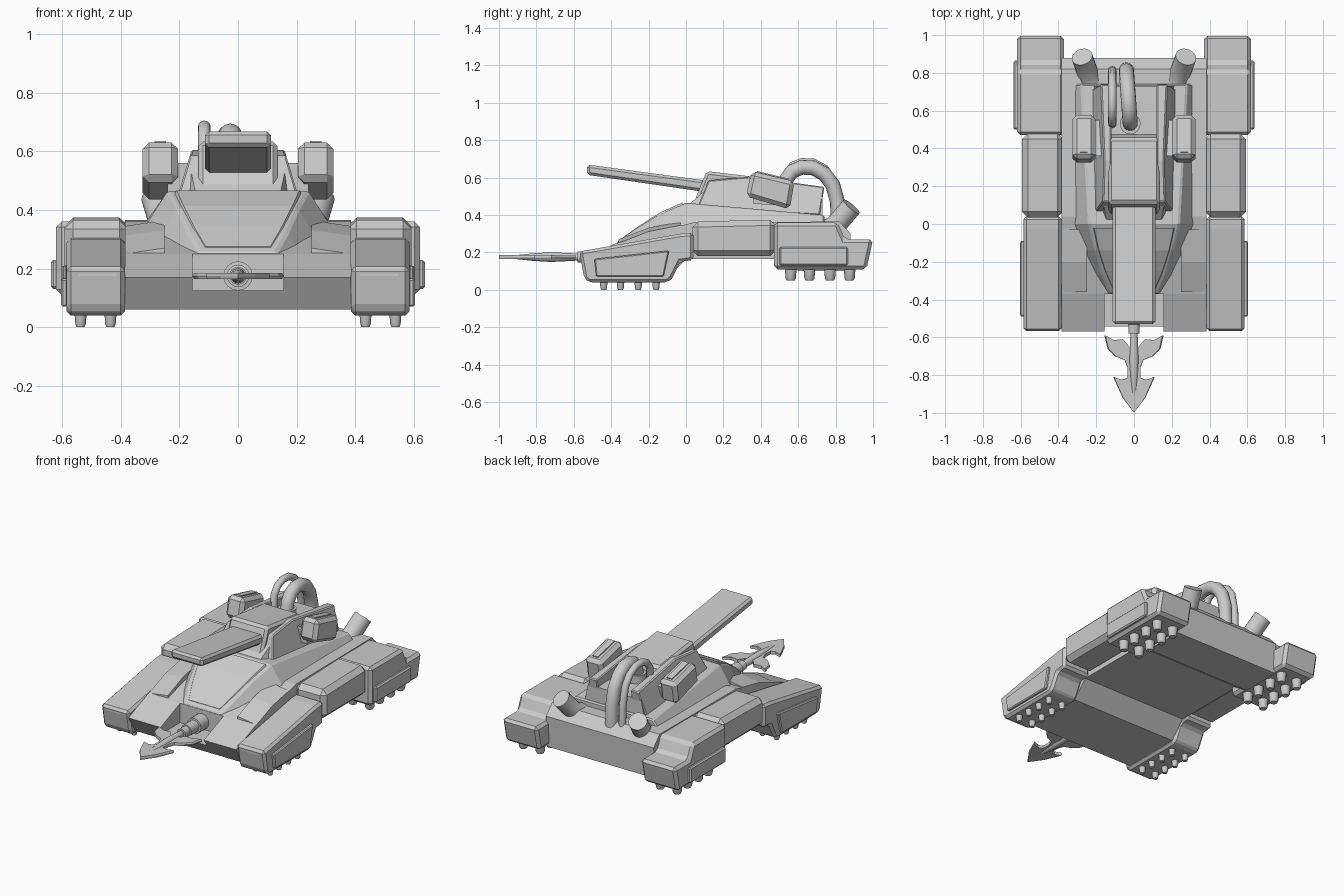
import bpy, bmesh, math
from mathutils import Vector

if "Cube" in bpy.data.objects:
    bpy.data.objects.remove(bpy.data.objects["Cube"], do_unlink=True)

grey = bpy.data.materials.new("plain grey")
grey.use_nodes = True
grey.diffuse_color = (0.6, 0.6, 0.6, 1)
grey.node_tree.nodes["Principled BSDF"].inputs["Base Color"].default_value = (0.6, 0.6, 0.6, 1)


def finish(bm, name, mirror=False, bevel=0.0, smooth=False):
    bmesh.ops.recalc_face_normals(bm, faces=bm.faces)
    mesh = bpy.data.meshes.new(name)
    bm.to_mesh(mesh)
    bm.free()
    mesh.materials.append(grey)
    ob = bpy.data.objects.new(name, mesh)
    bpy.context.collection.objects.link(ob)
    if smooth:
        bpy.ops.object.select_all(action='DESELECT')
        ob.select_set(True)
        bpy.context.view_layer.objects.active = ob
        bpy.ops.object.shade_smooth_by_angle(angle=math.radians(40))
    if bevel:
        mod = ob.modifiers.new("edges", 'BEVEL')
        mod.width, mod.segments, mod.limit_method = bevel, 1, 'ANGLE'
    if mirror:
        ob.modifiers.new("mirror", 'MIRROR')
    return ob


def loft(name, sections, **kw):
    """Join matching rings of points and cap both ends."""
    bm = bmesh.new()
    rings = [[bm.verts.new(p) for p in s] for s in sections]
    n = len(rings[0])
    for a, b in zip(rings, rings[1:]):
        for i in range(n):
            j = (i + 1) % n
            bm.faces.new((a[i], a[j], b[j], b[i]))
    bm.faces.new(rings[0])
    bm.faces.new(rings[-1])
    return finish(bm, name, **kw)


def side_prism(name, profile, x0, x1, **kw):
    return loft(name, [[(x, y, z) for y, z in profile] for x in (x0, x1)], **kw)


def slices(name, rows, **kw):
    """Rows hold y, bottom z, top z, bottom half width, top half width."""
    return loft(name, [[(-b, y, lo), (b, y, lo), (t, y, hi), (-t, y, hi)]
                       for y, lo, hi, b, t in rows], **kw)


def sweep(name, path, radii, sides=16, **kw):
    """Round section carried along a path lying near a plane x = constant."""
    pts = [Vector(p) for p in path]
    rings = []
    for i, p in enumerate(pts):
        d = (pts[min(i + 1, len(pts) - 1)] - pts[max(i - 1, 0)]).normalized()
        u = (Vector((1, 0, 0)) - d * d.x).normalized()
        v = d.cross(u)
        r = radii[i] if isinstance(radii, list) else radii
        rings.append([p + r * (u * math.cos(a) + v * math.sin(a))
                      for a in (k * math.tau / sides for k in range(sides))])
    return loft(name, rings, smooth=True, **kw)


# Main hull with the launcher recess cut into its nose
hull = side_prism("hull", [(-.57, .17), (-.5, .06), (-.1, .06), (0, .165), (.5, .165),
                           (.6, .1), (.87, .1), (.88, .3), (.82, .365), (.04, .36),
                           (-.2, .3), (-.37, .25)], -.385, .385)
cutter = side_prism("nose_cutter", [(-.7, .125), (-.37, .125), (-.37, .5), (-.7, .5)], -.155, .155)
cutter.hide_render = True
cutter.hide_viewport = True
cut = hull.modifiers.new("recess", 'BOOLEAN')
cut.object, cut.operation, cut.solver = cutter, 'DIFFERENCE', 'EXACT'

# Sloping hood and upper deck
slices("hood_and_deck", [(-.37, .2, .255, .16, .13), (-.27, .2, .325, .24, .17),
                         (-.14, .25, .405, .3, .205), (0, .3, .465, .345, .24),
                         (.74, .33, .4, .335, .28)], bevel=.008)
slices("windscreen", [(-.345, .25, .275, .13, .11), (-.25, .3, .343, .17, .15),
                      (-.14, .36, .413, .21, .185), (-.02, .42, .467, .235, .21)])
loft("shoulder_panel", [[(.25, y, z - .05), (.385, y, z - .05), (.385, y, z), (.25, y, z + .02)]
                        for y, z in ((-.36, .25), (-.2, .312), (-.03, .345))], mirror=True)

# Front pods
pod = [(-.57, .205), (-.545, .065), (-.52, .04), (-.1, .04), (-.075, .06),
       (-.03, .15), (.04, .16), (.04, .305), (-.03, .3)]
side_prism("front_pod", pod, .385, .585, mirror=True, bevel=.015)
side_prism("front_pod_plate", [(-.49, .165), (-.48, .07), (-.12, .07), (-.09, .21)],
           .58, .603, mirror=True, bevel=.006)
side_prism("front_pod_slot", [(-.566, .175), (-.566, .185), (-.55, .185), (-.55, .175)],
           .415, .545, mirror=True)

# Middle sponsons and rear fenders
side_prism("middle_sponson", [(.035, .18), (.48, .18), (.48, .375), (.035, .365)],
           .375, .592, mirror=True, bevel=.03)
side_prism("rear_fender", [(.47, .11), (.965, .11), (1, .27), (.85, .27), (.81, .36), (.47, .36)],
           .37, .62, mirror=True, bevel=.018)
side_prism("rear_fender_plate", [(.5, .13), (.865, .13), (.865, .23), (.5, .23)],
           .61, .638, mirror=True, bevel=.008)

# Hover nozzles under the pods and fenders
for label, ys, xs, top, low, r in (
        ("front", (-.44, -.35, -.255, -.16), (.435, .537), .05, 0, .021),
        ("rear", (.56, .66, .77, .875), (.43, .55), .12, .05, .032)):
    for x in xs:
        for y in ys:
            sweep(label + "_nozzle", [(x, y, top), (x, y, low + .012), (x, y, low)],
                  [r, r * .85, r * .65], 12, mirror=True)

# Turret floor, side walls and gun housing
slices("turret_floor", [(.02, .4, .46, .17, .145), (.1, .4, .53, .19, .16),
                        (.73, .38, .5, .215, .19)])
wall = [(.06, .44), (.12, .585), (.335, .605), (.74, .55), (.715, .4)]
loft("turret_wall", [[(x + (.6 - z) * lean, y, z) for y, z in wall]
                     for x, lean in ((.12, 0), (.16, .3))], mirror=True, bevel=.006)
side_prism("gun_housing", [(.04, .46), (.11, .635), (.455, .593), (.48, .48)],
           -.135, .135, bevel=.016)
side_prism("gun_barrel", [(-.53, .615), (-.53, .67), (.16, .577), (.16, .515)],
           -.113, .113, bevel=.014)

# Side launchers
side_prism("side_launcher", [(.35, .635), (.58, .58), (.555, .43), (.32, .5)],
           .205, .325, mirror=True, bevel=.022)
side_prism("launcher_rib", [(.38, .635), (.55, .594), (.54, .57), (.37, .61)],
           .245, .285, mirror=True)
side_prism("launcher_mount", [(.36, .56), (.55, .52), (.54, .45), (.36, .46)],
           .15, .24, mirror=True)

# Exhausts and arched pipes
sweep("exhaust", [(.235, .77, .32), (.245, .8, .345), (.275, .885, .445)],
      [.068, .056, .056], 20, mirror=True)
arch = [(.53, .49), (.535, .59), (.57, .635), (.62, .655), (.68, .652), (.74, .62),
        (.785, .56), (.81, .47), (.815, .33)]
sweep("large_pipe", [(-.02 - .02 * (y - .53) / .28, y, z) for y, z in arch], .04)
sweep("small_pipe", [(-.115, y, z + (.028 if z > .55 else 0)) for y, z in arch], .022, 12)
sweep("pipe_socket", [(-.02, .53, .48), (-.02, .53, .56)], .055)

# Harpoon launcher and anchor blade
sweep("harpoon_launcher", [(0, y, .175) for y in (-.36, -.45, -.451, -.53, -.531, -.58)],
      [.05, .05, .038, .038, .03, .03])
sweep("harpoon_shaft", [(0, y, .175) for y in (-.57, -.6, -.72, -.82, -.97)],
      [.018, .02, .026, .02, .004])
half = [(.06, -.92), (.11, -.81), (.065, -.825), (.035, -.815), (.035, -.76), (.05, -.72),
        (.1, -.7), (.14, -.66), (.157, -.59), (.11, -.615), (.06, -.61), (.025, -.65)]
outline = [(0, -1)] + half + [(-x, y) for x, y in reversed(half)]
loft("anchor_blade", [[(x * s, y, z) for x, y in outline]
                      for s, z in ((.96, .165), (1, .175), (.96, .185))])
